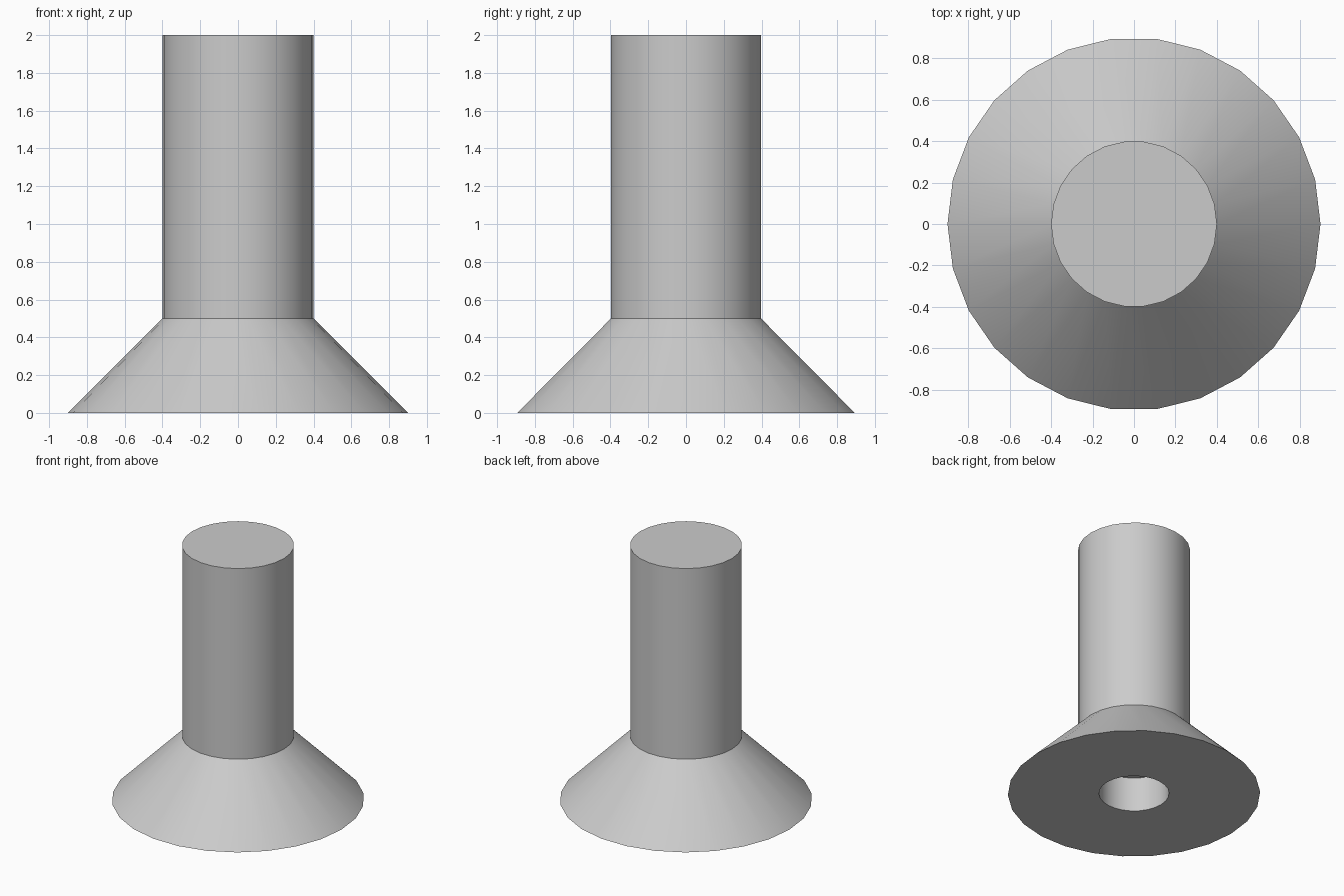
import bpy, bmesh, math

cube = bpy.data.objects.get("Cube")
if cube:
    bpy.data.objects.remove(cube, do_unlink=True)

SIDES = 26

# Plain grey metal
metal = bpy.data.materials.new("grey metal")
metal.use_nodes = True
metal.diffuse_color = (0.6, 0.6, 0.6, 1)
metal.node_tree.nodes["Principled BSDF"].inputs["Base Color"].default_value = (0.6, 0.6, 0.6, 1)


def lathe(name, profile):
    """Turn (radius, height) points around z and cap the last ring."""
    bm = bmesh.new()
    rings = []
    for radius, z in profile:
        angles = [math.tau * i / SIDES for i in range(SIDES)]
        rings.append([bm.verts.new((radius * math.cos(a), radius * math.sin(a), z)) for a in angles])
    for low, high in zip(rings, rings[1:]):
        for i in range(SIDES):
            j = (i + 1) % SIDES
            bm.faces.new((low[i], low[j], high[j], high[i]))
    # The cap winds to agree with the last band of sides
    bm.faces.new(rings[-1])
    mesh = bpy.data.meshes.new(name)
    bm.to_mesh(mesh)
    bm.free()
    mesh.materials.append(metal)
    obj = bpy.data.objects.new(name, mesh)
    bpy.context.collection.objects.link(obj)
    bpy.ops.object.select_all(action="DESELECT")
    obj.select_set(True)
    bpy.context.view_layer.objects.active = obj
    bpy.ops.object.shade_smooth_by_angle(angle=math.radians(30))
    return obj


# Straight shank, closed at the top
lathe("shank", [(0.4, 0.5), (0.4, 2.0)])

# Flared head with a blind round socket in its flat face
head = lathe("head", [(0.4, 0.5), (0.9, 0.0), (0.25, 0.0), (0.25, 0.27)])
head.data.flip_normals()
